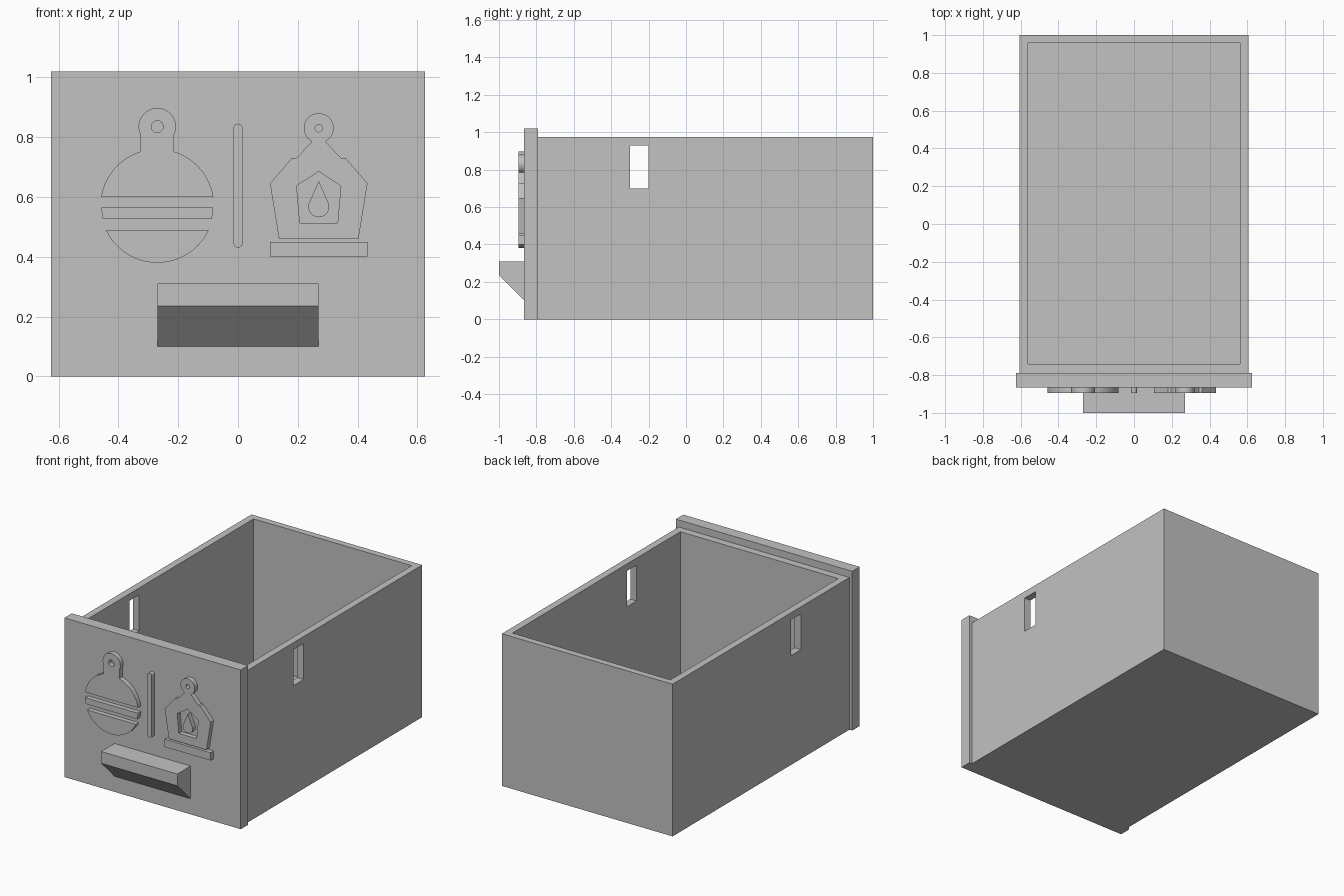
import bpy, bmesh
from math import sin, cos, pi, radians, asin
from mathutils import Vector

cube = bpy.data.objects.get("Cube")
if cube:
    bpy.data.objects.remove(cube, do_unlink=True)

grey = bpy.data.materials.new("plain grey")
grey.use_nodes = True
COLOUR = (0.54, 0.54, 0.54, 1)
grey.diffuse_color = COLOUR
grey.node_tree.nodes["Principled BSDF"].inputs["Base Color"].default_value = COLOUR


def link(name, mesh):
    ob = bpy.data.objects.new(name, mesh)
    bpy.context.collection.objects.link(ob)
    mesh.materials.clear()
    mesh.materials.append(grey)
    return ob


def box(name, low, high):
    low, high = Vector(low), Vector(high)
    bm = bmesh.new()
    bmesh.ops.create_cube(bm, size=1)
    for v in bm.verts:
        v.co = (low + high) / 2 + v.co * (high - low)
    mesh = bpy.data.meshes.new(name)
    bm.to_mesh(mesh)
    bm.free()
    return link(name, mesh)


def baked(ob):
    """Mesh of an object with its modifiers or curve fill applied."""
    deps = bpy.context.evaluated_depsgraph_get()
    return bpy.data.meshes.new_from_object(ob.evaluated_get(deps))


def cut(ob, cutter):
    mod = ob.modifiers.new("cut", 'BOOLEAN')
    mod.operation, mod.solver, mod.object = 'DIFFERENCE', 'EXACT', cutter
    mesh = baked(ob)
    ob.modifiers.clear()
    ob.data = mesh
    bpy.data.objects.remove(cutter, do_unlink=True)


def arc(cx, cz, r, start, end, steps=32):
    """Points on an arc, angles in degrees."""
    return [(cx + r * cos(radians(start + (end - start) * i / steps)),
             cz + r * sin(radians(start + (end - start) * i / steps)))
            for i in range(steps + 1)]


def ring_hole(cx, cz, r):
    return arc(cx, cz, r, 0, 360)[:-1]


FACE = -0.865


def relief(name, *loops):
    """Raised plate on the front panel; loops after the first are holes."""
    curve = bpy.data.curves.new(name, 'CURVE')
    curve.dimensions, curve.fill_mode, curve.extrude = '2D', 'BOTH', 0.0175
    for loop in loops:
        spline = curve.splines.new('POLY')
        spline.points.add(len(loop) - 1)
        for p, (x, z) in zip(spline.points, loop):
            p.co = (x, z, 0, 1)
        spline.use_cyclic_u = True
    temp = bpy.data.objects.new(name + "_outline", curve)
    bpy.context.collection.objects.link(temp)
    mesh = baked(temp)
    bpy.data.objects.remove(temp, do_unlink=True)
    bm = bmesh.new()
    bm.from_mesh(mesh)
    for v in bm.verts:
        x, z, depth = v.co
        v.co = (x, FACE - 0.0125 - depth, z)
    bmesh.ops.remove_doubles(bm, verts=bm.verts, dist=0.0001)
    bmesh.ops.recalc_face_normals(bm, faces=bm.faces)
    bm.to_mesh(mesh)
    bm.free()
    ob = link(name, mesh)
    bpy.ops.object.select_all(action='DESELECT')
    ob.select_set(True)
    bpy.context.view_layer.objects.active = ob
    bpy.ops.object.shade_smooth_by_angle(angle=radians(30))


# Open tray with a slot through both side walls
tray = box("tray", (-0.605, -0.79, 0), (0.605, 1, 0.975))
cut(tray, box("cavity", (-0.56, -0.742, 0.045), (0.56, 0.958, 1.2)))
cut(tray, box("slots", (-1, -0.30, 0.70), (1, -0.20, 0.93)))

# Front panel, taller and wider than the tray
box("front_panel", (-0.625, FACE, 0), (0.625, -0.79, 1.02))

# Wedge pull with a sloped underside
pull = box("pull", (-0.27, -1, 0.10), (0.27, FACE, 0.31))
for v in pull.data.vertices:
    if v.co.y < -0.9 and v.co.z < 0.2:
        v.co.z = 0.235

# Round bauble in three pieces, with a hanging ring
BX, BZ, BR = -0.27, 0.57, 0.19


def angle_at(z):
    return math_deg(asin((z - BZ) / BR))


def math_deg(a):
    return a * 180 / pi


top, neck, tab = angle_at(0.60), 73, 0.0555
relief("bauble_top",
       arc(BX, BZ, BR, top, neck) + arc(BX, 0.835, 0.0625, -27, 207)
       + arc(BX, BZ, BR, 180 - neck, 180 - top),
       ring_hole(BX, 0.835, 0.02))
low, high = angle_at(0.525), angle_at(0.565)
relief("bauble_band",
       arc(BX, BZ, BR - 0.003, low, high, 6)
       + arc(BX, BZ, BR - 0.003, 180 - high, 180 - low, 6))
bottom = angle_at(0.49)
relief("bauble_bottom", arc(BX, BZ, BR, 180 - bottom, 360 + bottom, 48))

# Rounded divider bar
relief("divider_bar", arc(0, 0.83, 0.015, 0, 180, 12) + arc(0, 0.445, 0.015, 180, 360, 12))

# Lantern with ring, window, flame and base
LX = 0.27
half = [(0.133, 0.46), (0.163, 0.645), (0.09, 0.73), (0.075, 0.73), (0.023, 0.785)]
window = [(0.063, 0.513), (0.074, 0.637)]


def mirrored(points, middle):
    return ([(LX + x, z) for x, z in points] + middle
            + [(LX - x, z) for x, z in reversed(points)])


relief("lantern", mirrored(half, arc(LX, 0.83, 0.05, -62, 242)),
       ring_hole(LX, 0.83, 0.0125), mirrored(window, [(LX, 0.685)]))
relief("flame", arc(LX, 0.567, 0.035, 157, 383) + [(LX, 0.653)])
relief("lantern_base", mirrored([(0.163, 0.40), (0.163, 0.45)], []))
